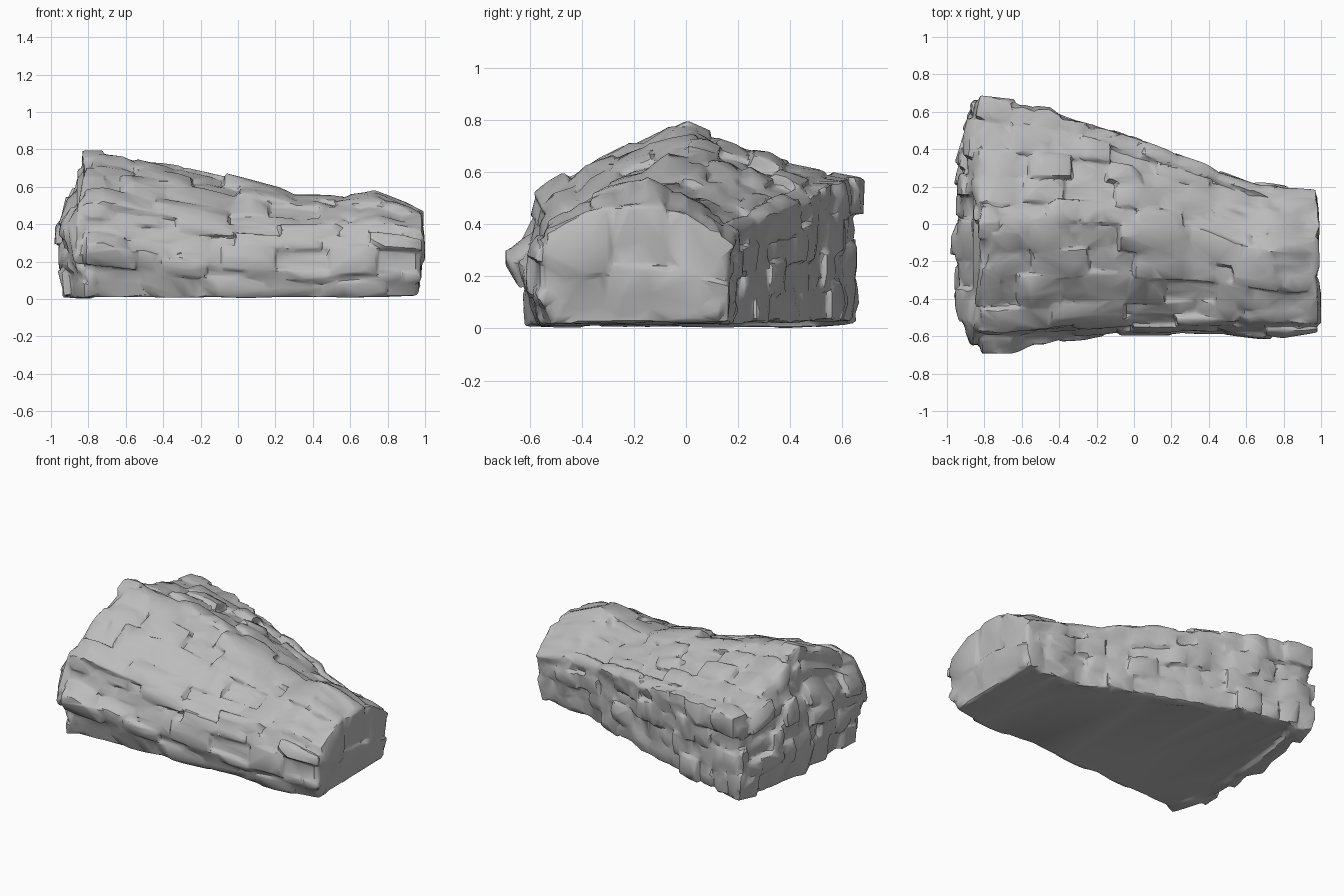
import bpy
import bmesh
import random
from mathutils import Vector

random.seed(5)
cube = bpy.data.objects.get("Cube")
if cube:
    bpy.data.objects.remove(cube, do_unlink=True)

stone = bpy.data.materials.new("grey_stone")
stone.use_nodes = True
GREY = (0.5, 0.5, 0.5, 1)
stone.diffuse_color = GREY
stone.node_tree.nodes["Principled BSDF"].inputs["Base Color"].default_value = GREY

# Cross-sections in hundredths: x, then (y, z) from front foot over the ridge to back foot
SECTIONS = [
    (-75, [(-61, 1), (-70, 30), (-62, 36), (-58, 52), (-30, 69), (0, 81), (25, 70), (68, 59), (67, 4)]),
    (-20, [(-58, 1), (-61, 18), (-59, 30), (-53, 42), (-27, 60), (0, 71), (25, 64), (54, 53), (53, 4)]),
    (35, [(-55, 1), (-59, 14), (-58, 27), (-51, 39), (-30, 51), (-5, 56), (15, 52), (33, 44), (32, 3)]),
    (55, [(-56, 1), (-60, 14), (-58, 27), (-53, 41), (-33, 50), (-12, 54), (8, 50), (24, 39), (22, 3)]),
    (75, [(-56, 1), (-61, 14), (-60, 28), (-55, 43), (-36, 53), (-18, 58), (2, 52), (21, 37), (20, 2)]),
    (97, [(-53, 2), (-58, 13), (-58, 26), (-54, 37), (-36, 46), (-18, 48), (0, 45), (19, 32), (16, 4)]),
]
X1 = 0.97


def ring(x):
    """Cross-section points at x."""
    x = x * 100
    for (xa, a), (xb, b) in zip(SECTIONS, SECTIONS[1:]):
        if x <= xb:
            break
    t = max(0, min(1, (x - xa) / (xb - xa)))
    return [Vector((x, *Vector(p).lerp(Vector(q), t))) / 100 for p, q in zip(a, b)]


def shell(x, v):
    """Point on the rock's outer skin."""
    pts = ring(x)
    i = max(0, min(len(pts) - 2, int(v)))
    p = pts[i].lerp(pts[i + 1], v - i)
    p.z -= max(0, -0.76 - x) * max(0, p.z - 0.3)
    return p


def roof(x, y):
    """Height of the skin above y."""
    pts = ring(x)[1:-1]
    for a, b in zip(pts, pts[1:]):
        if a.y <= y <= b.y:
            return a.z + (b.z - a.z) * (y - a.y) / max(b.y - a.y, 0.001)
    return pts[0].z if y < pts[0].y else pts[-1].z


def left_end(y, t):
    """Ragged end: stepped back near the top and at the front corner."""
    z = 0.02 + t * (roof(-0.8, y) - 0.05)
    corner = 0.11 * (abs(y) / 0.66) ** (3 if y < 0 else 2)
    shelf = 0.13 * max(0, min(1, (z - 0.4) / 0.18)) if y < 0.15 else 0.16 * (max(0, z - 0.35) / 0.4) ** 2
    return Vector((min(-0.8, -0.97 + corner + shelf + (0.03 if z < 0.15 else 0)), y, z))


def right_end(y, t):
    z = 0.03 + t * (roof(0.97, y) - 0.04)
    return Vector((0.99 - 0.05 * (1 - min(1, z / 0.2)), y, z))


def add_block(bm, surface, u0, u1, v0, v1, rough, nu, nv):
    """One convex chunk of stone lying on the given surface."""
    eps = 0.01
    um, vm = (u0 + u1) / 2, (v0 + v1) / 2
    du = surface(um + eps, vm) - surface(um - eps, vm)
    dv = surface(um, vm + eps) - surface(um, vm - eps)
    out = du.cross(dv).normalized()
    mid = surface(um, vm)
    if out.dot(mid - Vector((max(-0.6, min(0.8, mid.x)), -0.1, 0.2))) < 0:
        out.negate()
    lift = random.uniform(-rough, rough * 0.4)
    tilt = random.uniform(-rough, rough) * 0.5
    verts = []
    for i in range(nu + 1):
        for j in range(nv + 1):
            p = surface(u0 + (u1 - u0) * i / nu, v0 + (v1 - v0) * j / nv)
            rim = (i in (0, nu)) + (j in (0, nv))
            height = lift + tilt * (i / nu - 0.5) + random.uniform(-0.01, 0.008) - 0.007 * rim
            for q in (p + out * height, p - out * 0.11):
                q += Vector([random.uniform(-0.01, 0.01) for _ in range(3)])
                q.x = max(-1, min(1, q.x))
                q.z = max(0, q.z)
                verts.append(bm.verts.new(q))
    hull = bmesh.ops.convex_hull(bm, input=verts)
    loose = {v for v in hull["geom_interior"] + hull["geom_unused"] if isinstance(v, bmesh.types.BMVert)}
    bmesh.ops.delete(bm, geom=list(loose), context="VERTS")


def cuts(start, end, step):
    """Uneven joints between start and end."""
    out = [start + random.uniform(-0.03, 0.02)]
    while end - out[-1] > step * 1.4:
        out.append(out[-1] + step * random.uniform(0.6, 1.4))
    return out + [end]


def strata(bm, surface, rows, u0, u1, step, rough, nu=3, nv=2):
    """Courses of blocks, one for each gap between rows."""
    for v0, v1 in zip(rows, rows[1:]):
        joints = cuts(u0, u1, step)
        for a, b in zip(joints, joints[1:]):
            add_block(bm, surface, a - 0.005, b + 0.005, v0 - 0.015, v1 + 0.015, rough, nu, nv)


# Solid core under the blocks, with the flat underside
bm = bmesh.new()
loops = []
for x in (-0.86, -0.76, -0.5, -0.2, 0.1, 0.35, 0.55, 0.75, 0.95):
    pts = ring(x)
    cy = sum(p.y for p in pts) / len(pts)
    shrink = 0.8 if x < -0.8 else 0.93
    loops.append([bm.verts.new((x, cy + (p.y - cy) * shrink, max(0.008, p.z * shrink))) for p in pts])
for a, b in zip(loops, loops[1:]):
    for i in range(len(a)):
        j = (i + 1) % len(a)
        bm.faces.new((a[i], a[j], b[j], b[i]))
bm.faces.new(loops[0])
bm.faces.new(loops[-1][::-1])
bmesh.ops.recalc_face_normals(bm, faces=bm.faces)

# Layered skin: long slabs in front, broad ones on top, small bricks behind
strata(bm, shell, [0, 0.6, 1, 2, 2.5, 3], -0.8, X1, 0.25, 0.035)
strata(bm, shell, [3, 3.4, 4, 4.5, 5.1, 5.5, 6], -0.79, X1, 0.28, 0.03, 4)
strata(bm, shell, [6, 6.35, 6.7, 7], -0.83, X1, 0.2, 0.035)
strata(bm, shell, [7, 7.25, 7.5, 7.75, 8], -0.83, X1, 0.14, 0.035, 2)

# Broken left end and smoother right end
strata(bm, left_end, [0, 0.22, 0.4, 0.58, 0.75, 0.9, 1], -0.62, 0.64, 0.15, 0.05, 2)
strata(bm, right_end, [0, 0.45, 1], -0.51, 0.16, 0.22, 0.012)

mesh = bpy.data.meshes.new("layered_rock")
bm.to_mesh(mesh)
bm.free()
mesh.materials.append(stone)
rock = bpy.data.objects.new("layered_rock", mesh)
bpy.context.collection.objects.link(rock)
bpy.ops.object.select_all(action="DESELECT")
rock.select_set(True)
bpy.context.view_layer.objects.active = rock

# Fuse the blocks, wear the edges, then break the skin into facets
fuse = rock.modifiers.new("fuse", "REMESH")
fuse.mode = "VOXEL"
fuse.voxel_size = 0.01
wear = rock.modifiers.new("wear", "SMOOTH")
wear.iterations = 1
facet = rock.modifiers.new("facet", "DECIMATE")
facet.ratio = 0.05
for name in ("fuse", "wear", "facet"):
    bpy.ops.object.modifier_apply(modifier=name)
bpy.ops.object.shade_smooth_by_angle(angle=0.6)
